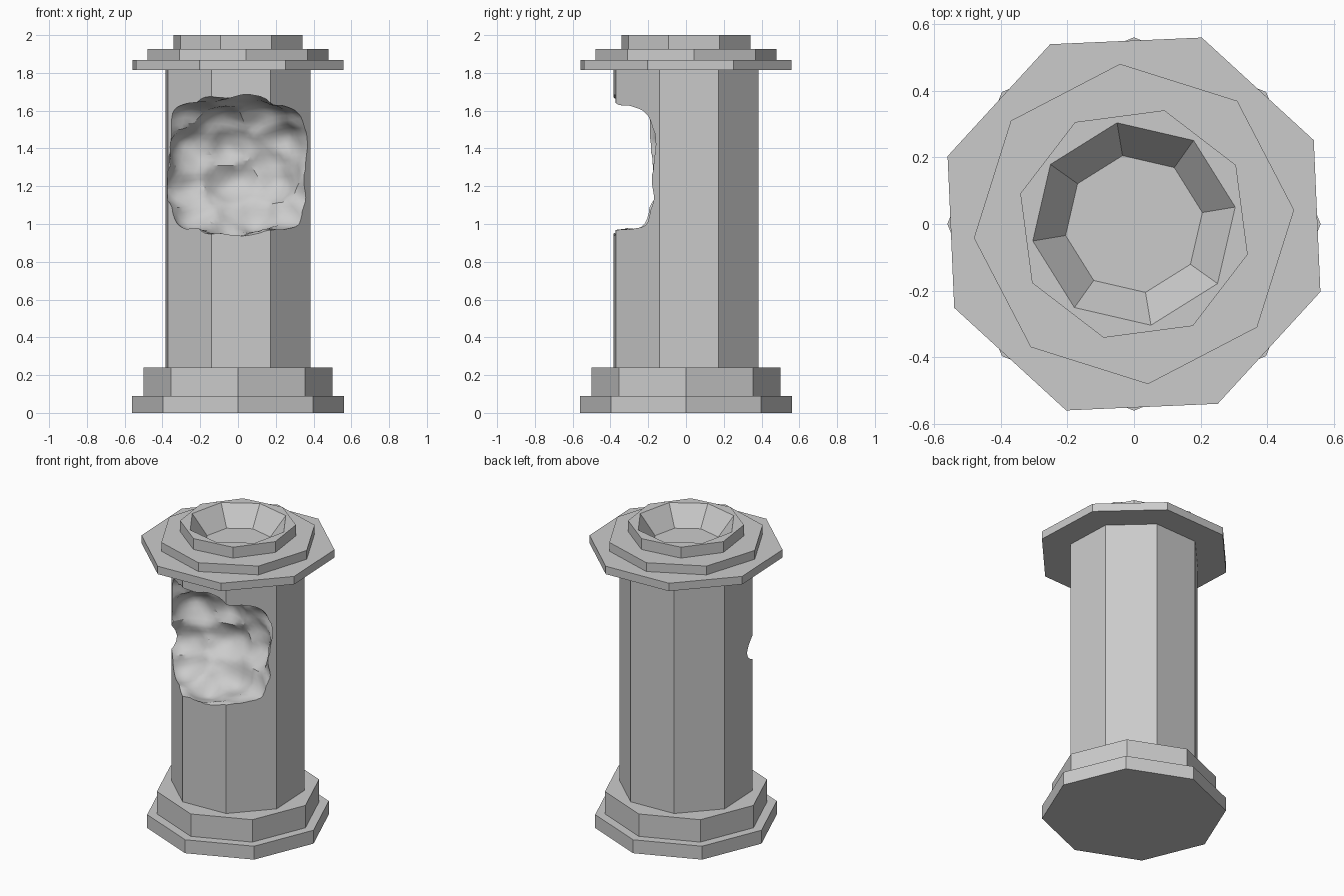
import bpy, bmesh, math
from mathutils import Vector, noise

if "Cube" in bpy.data.objects:
    bpy.data.objects.remove(bpy.data.objects["Cube"])


def make_object(name, bm):
    bmesh.ops.recalc_face_normals(bm, faces=bm.faces)
    mesh = bpy.data.meshes.new(name)
    bm.to_mesh(mesh)
    bm.free()
    obj = bpy.data.objects.new(name, mesh)
    bpy.context.collection.objects.link(obj)
    return obj


def octagon(name, r_low, r_high, z0, z1, angle):
    """Eight-sided slab or frustum turned by angle degrees."""
    bm = bmesh.new()
    rings = []
    for r, z in ((r_low, z0), (r_high, z1)):
        rings.append([bm.verts.new((r * math.cos(math.radians(angle + 45 * i)),
                                    r * math.sin(math.radians(angle + 45 * i)), z))
                      for i in range(8)])
    low, high = rings
    bm.faces.new(low[::-1])
    bm.faces.new(high)
    for i in range(8):
        j = (i + 1) % 8
        bm.faces.new((low[i], low[j], high[j], high[i]))
    return make_object(name, bm)


def carve(target, cutter):
    mod = target.modifiers.new("carve", 'BOOLEAN')
    mod.operation = 'DIFFERENCE'
    mod.solver = 'EXACT'
    mod.object = cutter
    bpy.context.view_layer.objects.active = target
    bpy.ops.object.modifier_apply(modifier=mod.name)


# Stepped base
octagon("base_slab", 0.56, 0.56, 0, 0.09, 0)
octagon("base_step", 0.50, 0.50, 0.09, 0.24, 0)

# Shaft and stepped capital
shaft = octagon("shaft", 0.41, 0.41, 0.24, 1.815, 24.9)
octagon("capital_slab", 0.595, 0.595, 1.815, 1.868, 25)
middle = octagon("capital_step", 0.482, 0.482, 1.868, 1.927, 5)
rim = octagon("capital_rim", 0.353, 0.353, 1.927, 2.0, 30)

# Sunken bowl in the top
slope = 0.1 / 0.13
bowl = octagon("bowl_cutter", 0.208, 0.208 + slope * 0.15, 1.872, 2.02, 9.5)
bowl.hide_render = True
carve(middle, bowl)
carve(rim, bowl)

# Lumpy broken hollow in the front of the shaft
bm = bmesh.new()
bmesh.ops.create_icosphere(bm, subdivisions=5, radius=1)
for v in bm.verts:
    d = v.co.normalized()
    square = sum(abs(c) ** 2.5 for c in d) ** (-1 / 2.5)
    cell = noise.voronoi(d * 2.1 + Vector((3.1, 1.7, 5.2)))[0][0]
    lump = 1.05 - 0.22 * cell + 0.03 * noise.noise(d * 5)
    v.co = Vector((0, -0.40, 1.31)) + Vector((0.47 * d.x, 0.42 * d.y, 0.405 * d.z)) * square * lump
hollow = make_object("hollow_cutter", bm)
hollow.data.polygons.foreach_set("use_smooth", [True] * len(hollow.data.polygons))
hollow.hide_render = True
carve(shaft, hollow)

# Soft shading inside the hollow, crisp edges elsewhere
bpy.ops.object.select_all(action='DESELECT')
shaft.select_set(True)
bpy.context.view_layer.objects.active = shaft
bpy.ops.object.shade_smooth_by_angle(angle=math.radians(30))

for cutter in (bowl, hollow):
    bpy.data.objects.remove(cutter)
